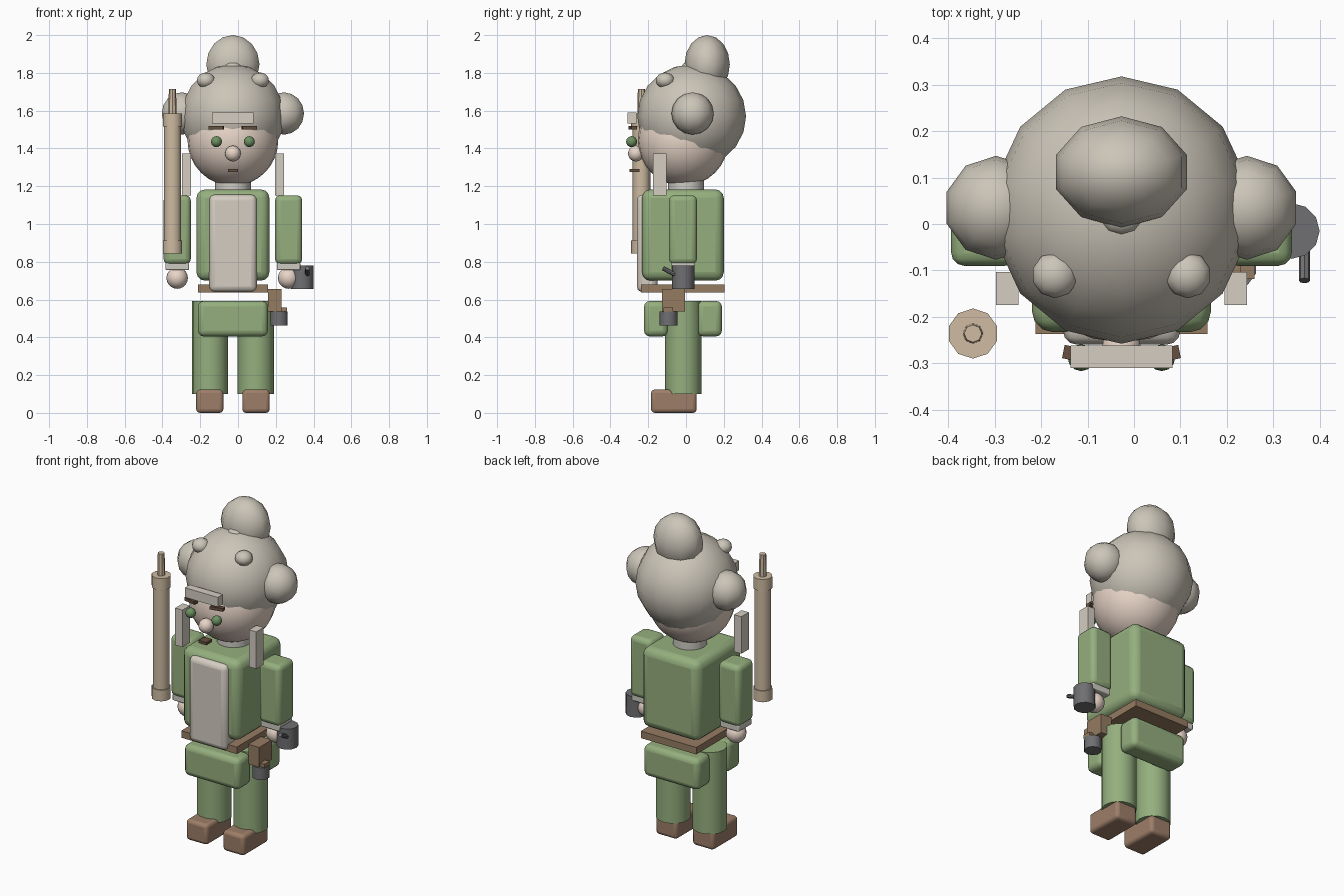
import bpy, math
from mathutils import Vector

if "Cube" in bpy.data.objects:
    bpy.data.objects.remove(bpy.data.objects["Cube"])

CX = -0.027  # body centre line
COL = dict(skin=(.80, .66, .57), hair=(.60, .56, .48), beard=(.66, .61, .54), green=(.30, .43, .21),
           belt=(.30, .20, .12), shoe=(.34, .21, .14), brow=(.13, .08, .05), eye=(.15, .28, .12),
           metal=(.16, .16, .17), wood=(.62, .50, .36), cuff=(.62, .60, .55), pouch=(.30, .20, .12))
MATS = {}
for key, c in COL.items():
    MATS[key] = bpy.data.materials.new(key)
    MATS[key].diffuse_color = (*c, 1)


def finish(name, mat, angle=40):
    o = bpy.context.object
    o.name = name
    o.data.materials.append(MATS[mat])
    bpy.ops.object.shade_smooth_by_angle(angle=math.radians(angle))
    return o


def box(name, mat, x, y, z, bevel=0, rot=(0, 0, 0)):
    """Box from (min, max) ranges with optional rounded edges."""
    bpy.ops.mesh.primitive_cube_add(size=1, location=[(r[0] + r[1]) / 2 for r in (x, y, z)], rotation=rot)
    bpy.context.object.scale = [r[1] - r[0] for r in (x, y, z)]
    bpy.ops.object.transform_apply(location=False, rotation=False, scale=True)
    o = finish(name, mat)
    if bevel:
        m = o.modifiers.new("round", 'BEVEL')
        m.width, m.segments = bevel, 3
    return o


def ball(name, mat, loc, r, seg=10, rings=8):
    bpy.ops.mesh.primitive_uv_sphere_add(segments=seg, ring_count=rings, radius=1, location=loc)
    bpy.context.object.scale = r if isinstance(r, tuple) else (r, r, r)
    return finish(name, mat, 80)


def rod(name, mat, a, b, r, seg=12, r2=None):
    a, b = Vector(a), Vector(b)
    bpy.ops.mesh.primitive_cone_add(vertices=seg, radius1=r, radius2=r if r2 is None else r2,
                                    depth=(b - a).length, location=(a + b) / 2,
                                    rotation=(b - a).to_track_quat('Z', 'Y').to_euler())
    return finish(name, mat)


# head and hair
ball("head", 'skin', (CX, -.015, 1.442), .24, 24, 16)
ball("hair", 'hair', (CX, .03, 1.57), (.279, .288, .275), 14, 10)
ball("hair_bun", 'hair', (CX, .112, 1.845), (.148, .12, .155))
ball("hair_curl_centre", 'hair', (CX, .02, 1.825), (.05, .045, .035))
box("fringe", 'beard', (-.137, .083), (-.31, -.262), (1.532, 1.59))
ball("nose", 'skin', (CX, -.265, 1.373), .042, 16, 10)
box("mouth", 'brow', (-.053, -.001), (-.30, -.245), (1.275, 1.292))
rod("neck", 'cuff', (CX, 0, 1.14), (CX, 0, 1.24), .095, 16)

# torso, beard, belt and coat skirts
box("torso", 'green', (-.22, .166), (-.233, .20), (.70, 1.183), .045)
box("beard", 'beard', (-.153, .10), (-.26, -.15), (.64, 1.155), .03)
box("belt", 'belt', (-.212, .158), (-.237, .205), (.638, .68))
box("front_skirt", 'green', (-.212, .158), (-.222, -.095), (.405, .592), .03)
box("back_skirt", 'green', (-.212, .158), (.06, .19), (.405, .592), .03)

# mirrored parts
for side, s in (("left", -1), ("right", 1)):
    def span(c, h):
        return (CX + s * c - h, CX + s * c + h)
    ball(side + "_hair_puff", 'hair', (CX + s * .27, .035, 1.585), .112)
    ball(side + "_hair_curl", 'hair', (CX + s * .143, -.11, 1.76), (.05, .05, .042))
    box(side + "_hair_strand", 'beard', span(.246, .024), (-.174, -.103), (1.15, 1.373))
    box(side + "_eyebrow", 'brow', span(.087, .039), (-.297, -.268), (1.5, 1.519), 0, (0, 0, s * .2))
    ball(side + "_eye", 'eye', (CX + s * .087, -.288, 1.436), .029, 12, 8)
    box(side + "_arm", 'green', span(.295, .072), (-.09, .058), (.787, 1.152), .028)
    box(side + "_cuff", 'cuff', span(.295, .062), (-.078, .046), (.757, .795), .006)
    ball(side + "_hand", 'skin', (CX + s * .295, -.018, .714), .057, 16, 10)
    rod(side + "_leg", 'green', (CX + s * .1215, -.015, .1), (CX + s * .1215, -.015, .592), .096, 16)
    box(side + "_shoe", 'shoe', span(.1225, .072), (-.185, .056), (0, .124), .02)

# mug with small handle
rod("mug", 'metal', (.34, -.015, .656), (.34, -.015, .78), .06)
rod("mug_handle", 'metal', (.367, -.05, .728), (.367, -.122, .766), .012, 8)

# belt pouch with hanging flask
box("pouch", 'pouch', (.158, .23), (-.127, -.005), (.537, .655))
box("pouch_strap", 'pouch', (.19, .26), (-.118, -.07), (.532, .558))
rod("flask", 'metal', (.217, -.092, .463), (.217, -.092, .537), .048, 10)

# staff with end bands and tip
SX, SY = -.347, -.236
for name, z0, z1, r, r2 in (("staff_shaft", .86, 1.56, .047, .047), ("staff_bottom_band", .845, .912, .054, .054),
                            ("staff_top_band", 1.515, 1.585, .054, .054), ("staff_tip", 1.58, 1.716, .022, .019)):
    rod(name, 'wood', (SX, SY, z0), (SX, SY, z1), r, 10 if r > .03 else 8, r2)

for m in bpy.data.materials:
    if m.users and not m.is_grease_pencil:
        m.use_nodes = True
        m.node_tree.nodes["Principled BSDF"].inputs["Base Color"].default_value = m.diffuse_color
